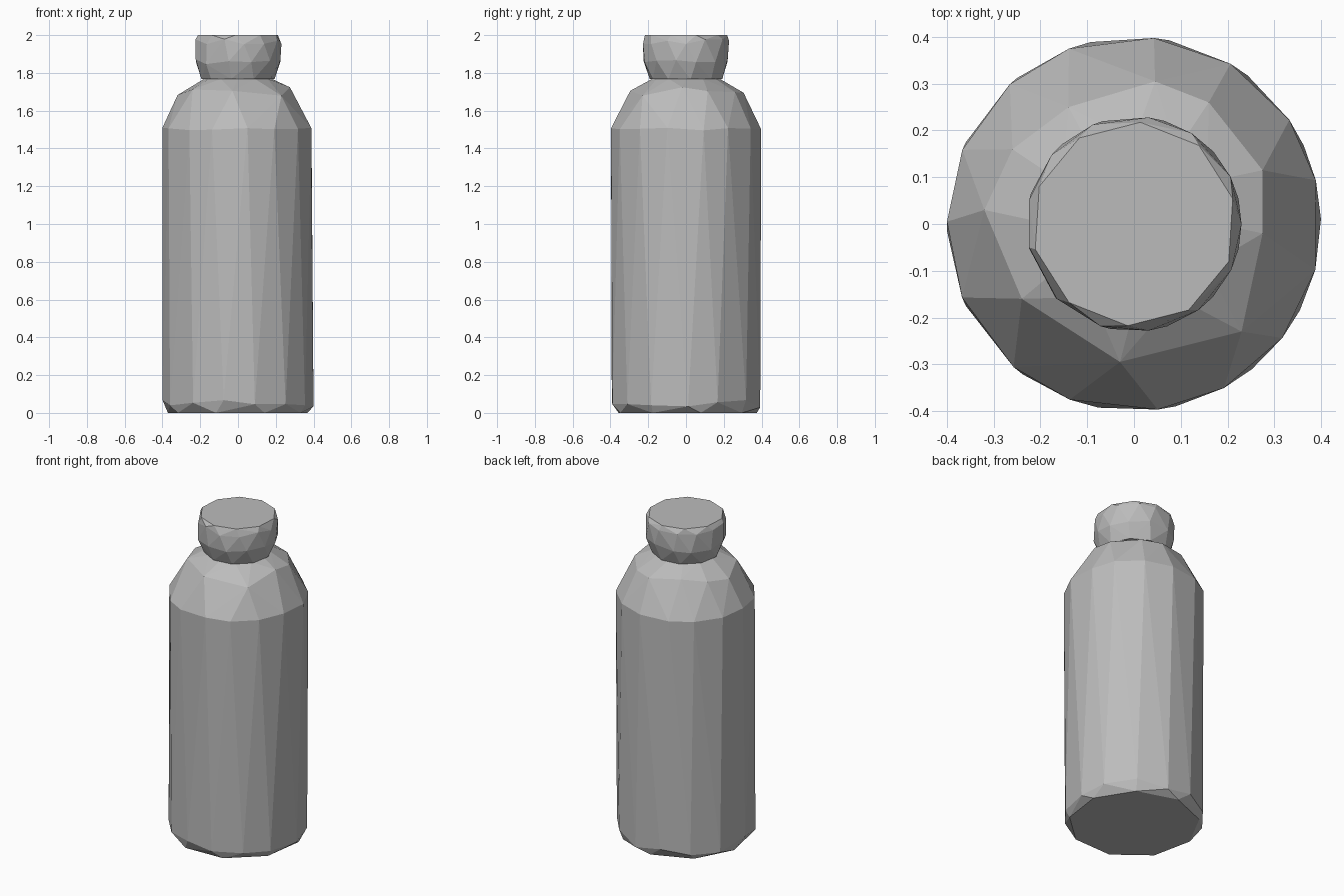
import bpy
import bmesh
import random
from math import cos, sin, pi, hypot

random.seed(4)

cube = bpy.data.objects.get("Cube")
if cube:
    bpy.data.objects.remove(cube, do_unlink=True)

grey = bpy.data.materials.new("plain grey")
grey.use_nodes = True
grey.diffuse_color = (0.5, 0.5, 0.5, 1)
grey.node_tree.nodes["Principled BSDF"].inputs["Base Color"].default_value = (0.5, 0.5, 0.5, 1)


def ring(sides, radius, z, turn=0.0, wobble=0.0, drift=0.0):
    """Points on a circle, with uneven heights (wobble) and spacing (drift)."""
    step = 2 * pi / sides
    points = []
    for i in range(sides):
        a = (i + turn + random.uniform(-drift, drift)) * step
        points.append((radius * cos(a), radius * sin(a), z + random.uniform(-wobble, wobble)))
    return points


def faceted(name, points):
    """Stretch flat facets around a cloud of points."""
    bm = bmesh.new()
    for p in points:
        bm.verts.new(p)
    hull = bmesh.ops.convex_hull(bm, input=bm.verts)
    loose = {v for v in hull["geom_interior"] + hull["geom_unused"]
             if isinstance(v, bmesh.types.BMVert)}
    bmesh.ops.delete(bm, geom=list(loose), context="VERTS")
    bmesh.ops.dissolve_limit(bm, angle_limit=0.01, verts=bm.verts, edges=bm.edges)
    bmesh.ops.recalc_face_normals(bm, faces=bm.faces)
    mesh = bpy.data.meshes.new(name)
    bm.to_mesh(mesh)
    bm.free()
    mesh.materials.append(grey)
    obj = bpy.data.objects.new(name, mesh)
    bpy.context.collection.objects.link(obj)
    return obj


# Bottle body: base, wall, uneven shoulder and neck
shoulder = [(0.275, 0.115), (0.275, -0.02), (0.23, -0.23), (-0.03, -0.295), (-0.24, -0.16),
            (-0.32, 0.03), (-0.26, 0.16), (-0.14, 0.25), (0.045, 0.305), (0.16, 0.26)]
body = ring(9, 0.375, 0.0, 0.3)
body += ring(14, 0.40, 0.05, 0.0, 0.025, 0.1)
body += ring(15, 0.40, 1.505, 0.5, 0.01, 0.1)
body += [(x, y, 1.72 - 0.9 * (hypot(x, y) - 0.28)) for x, y in shoulder]
body += ring(12, 0.18, 1.768)
faceted("bottle_body", body)

# Cap: tapered underside, straight band and bevelled top
cap = ring(10, 0.195, 1.767, 0.2)
cap += ring(12, 0.23, 1.86, 0.5, 0.015, 0.1)
cap += ring(13, 0.23, 1.965, 0.0, 0.015, 0.1)
cap += ring(10, 0.218, 2.0, 0.4)
faceted("cap", cap)
